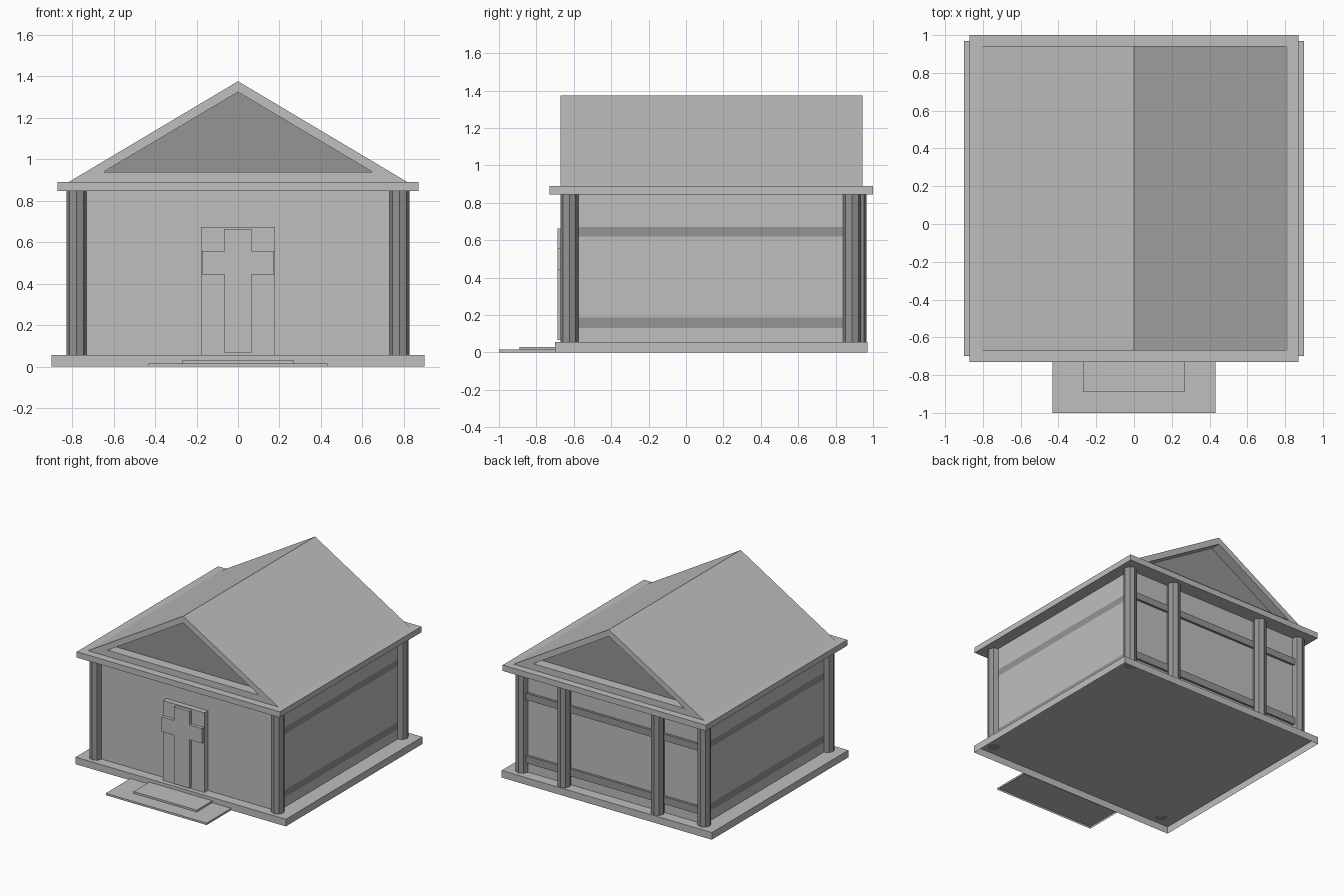
import bpy, bmesh

if "Cube" in bpy.data.objects:
    bpy.data.objects.remove(bpy.data.objects["Cube"])


def material(name, v):
    m = bpy.data.materials.new(name)
    m.diffuse_color = (v, v, v, 1)
    m.use_nodes = True
    m.node_tree.nodes["Principled BSDF"].inputs["Base Color"].default_value = m.diffuse_color
    return m


LIGHT = material("light_grey", 0.52)
DARK = material("dark_grey", 0.30)


def finish(name, bm, *mats, recalc=True):
    if recalc:
        bmesh.ops.recalc_face_normals(bm, faces=bm.faces)
    me = bpy.data.meshes.new(name)
    bm.to_mesh(me)
    bm.free()
    for m in mats:
        me.materials.append(m)
    ob = bpy.data.objects.new(name, me)
    bpy.context.collection.objects.link(ob)
    return ob


def box_mesh(x0, x1, y0, y1, z0, z1, open_bottom=False):
    bm = bmesh.new()
    bmesh.ops.create_cube(bm, size=1)
    for v in bm.verts:
        v.co = (x1 if v.co.x > 0 else x0, y1 if v.co.y > 0 else y0,
                z1 if v.co.z > 0 else z0)
    bm.normal_update()
    if open_bottom:
        bmesh.ops.delete(bm, geom=[f for f in bm.faces if f.normal.z < -0.5],
                         context='FACES')
    return bm


def box(name, *dims, mat=LIGHT, open_bottom=False):
    return finish(name, box_mesh(*dims, open_bottom), mat, recalc=False)


def column(name, x, y):
    bm = bmesh.new()
    bmesh.ops.create_cone(bm, cap_ends=True, segments=8, radius1=0.048,
                          radius2=0.048, depth=0.79)
    bmesh.ops.translate(bm, verts=bm.verts, vec=(x, y, 0.45))
    return finish(name, bm, DARK)


# Hollow base and steps, open underneath
box("base_slab", -0.90, 0.90, -0.70, 0.97, 0, 0.055, open_bottom=True)
box("lower_step", -0.432, 0.432, -1.0, -0.70, 0, 0.015, open_bottom=True)
box("upper_step", -0.27, 0.27, -0.89, -0.70, 0.015, 0.03, open_bottom=True)
box("cornice", -0.87, 0.87, -0.73, 1.0, 0.845, 0.89)

# Walls with dark bands cut flush into the two sides
bands = ((0.13, 0.187), (0.62, 0.672))
bm = box_mesh(-0.778, 0.778, -0.622, 0.886, 0.055, 0.845)
for z in (z for band in bands for z in band):
    bmesh.ops.bisect_plane(bm, geom=bm.verts[:] + bm.edges[:] + bm.faces[:],
                           plane_co=(0, 0, z), plane_no=(0, 0, 1))
for f in bm.faces:
    z = f.calc_center_median().z
    if abs(f.normal.x) > 0.5 and any(a < z < b for a, b in bands):
        f.material_index = 1
finish("walls", bm, LIGHT, DARK)

# Raised rails on the back wall
for (z0, z1), level in zip(bands, ("lower", "upper")):
    box(level + "_back_rail", -0.75, 0.75, 0.88, 0.904, z0, z1, mat=DARK)

# Corner columns and two extra columns on the back
for s, side in ((-1, "left"), (1, "right")):
    column("front_column_" + side, s * 0.779, -0.624)
    column("back_column_" + side, s * 0.779, 0.888)
    column("back_middle_column_" + side, s * 0.40, 0.917)

# Door with raised cross
box("door", -0.178, 0.178, -0.663, -0.615, 0.055, 0.672)
half = [(0.065, 0.067), (0.065, 0.443), (0.173, 0.443),
        (0.173, 0.557), (0.065, 0.557), (0.065, 0.662)]
outline = half + [(-x, z) for x, z in reversed(half)]
bm = bmesh.new()
face = bm.faces.new([bm.verts.new((x, -0.688, z)) for x, z in outline])
ext = bmesh.ops.extrude_face_region(bm, geom=[face])
for v in ext["geom"]:
    if isinstance(v, bmesh.types.BMVert):
        v.co.y = -0.66
finish("door_cross", bm, LIGHT)

# Gable roof with a recessed dark pediment at each end
outer = [(-0.815, 0.89), (0.815, 0.89), (0, 1.375)]
inner = [(-0.648, 0.938), (0.648, 0.938), (0, 1.323)]
front, back, depth = -0.67, 0.943, 0.08
bm = bmesh.new()
rings = [[bm.verts.new((x, y, z)) for x, z in prof] for prof, y in (
    (inner, front + depth), (inner, front), (outer, front),
    (outer, back), (inner, back), (inner, back - depth))]
for a, b in zip(rings, rings[1:]):
    for i in range(3):
        j = (i + 1) % 3
        bm.faces.new((a[i], a[j], b[j], b[i]))
for r in (rings[0], rings[-1]):
    bm.faces.new(r).material_index = 1
finish("roof", bm, LIGHT, DARK)
